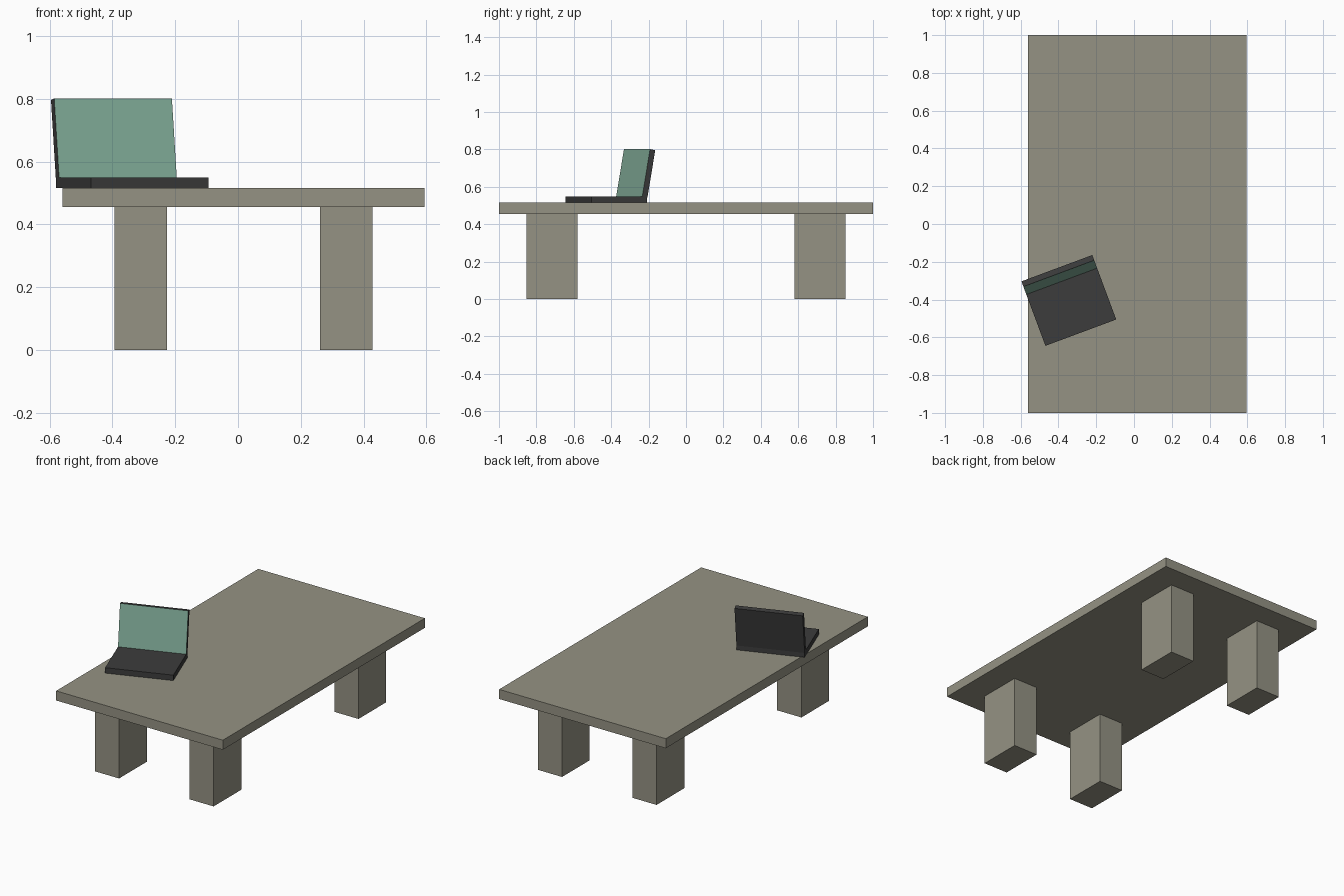
import bpy, bmesh
from math import radians
from mathutils import Matrix, Vector

if "Cube" in bpy.data.objects:
    bpy.data.objects.remove(bpy.data.objects["Cube"])


def material(name, rgb):
    m = bpy.data.materials.new(name)
    m.diffuse_color = (*rgb, 1)
    m.use_nodes = True
    m.node_tree.nodes["Principled BSDF"].inputs["Base Color"].default_value = m.diffuse_color
    return m


WOOD = material("table_tan", (0.30, 0.29, 0.23))
DARK = material("dark_plastic", (0.045, 0.045, 0.045))
GREEN = material("screen_green", (0.23, 0.43, 0.33))


def box(name, lo, hi, mats, matrix=Matrix(), front_slot=0):
    """Box between two corners; its -y face can use another material slot."""
    lo, hi = Vector(lo), Vector(hi)
    bm = bmesh.new()
    bmesh.ops.create_cube(bm, size=1)
    for v in bm.verts:
        v.co = (lo + hi) / 2 + v.co * (hi - lo)
    bm.normal_update()
    for f in bm.faces:
        if f.normal.y < -0.9:
            f.material_index = front_slot
    mesh = bpy.data.meshes.new(name)
    bm.to_mesh(mesh)
    bm.free()
    for m in mats:
        mesh.materials.append(m)
    ob = bpy.data.objects.new(name, mesh)
    ob.matrix_world = matrix
    bpy.context.collection.objects.link(ob)
    return ob


# Table top and four legs
TOP_Z, UNDER_Z = 0.515, 0.455
box("table_top", (-0.56, -1, UNDER_Z), (0.595, 1, TOP_Z), [WOOD])
for side, x in (("left", -0.31), ("right", 0.345)):
    for end, y in (("front", -0.717), ("back", 0.717)):
        box(f"{end}_{side}_leg", (x - 0.084, y - 0.137, 0),
            (x + 0.084, y + 0.137, UNDER_Z), [WOOD])

# Laptop, turned on the table; local origin is its front left bottom corner
place = Matrix.Translation((-0.469, -0.645, TOP_Z)) @ Matrix.Rotation(radians(20.4), 4, "Z")
box("laptop_base", (0, 0, 0), (0.4, 0.318, 0.034), [DARK], place)

# Lid leaning back from the hinge, with a coloured screen face
hinge = place @ Matrix.Translation((0, 0.29, 0.034)) @ Matrix.Rotation(radians(-10), 4, "X")
box("laptop_lid", (0, 0, 0), (0.4, 0.03, 0.256), [DARK, GREEN], hinge, front_slot=1)
